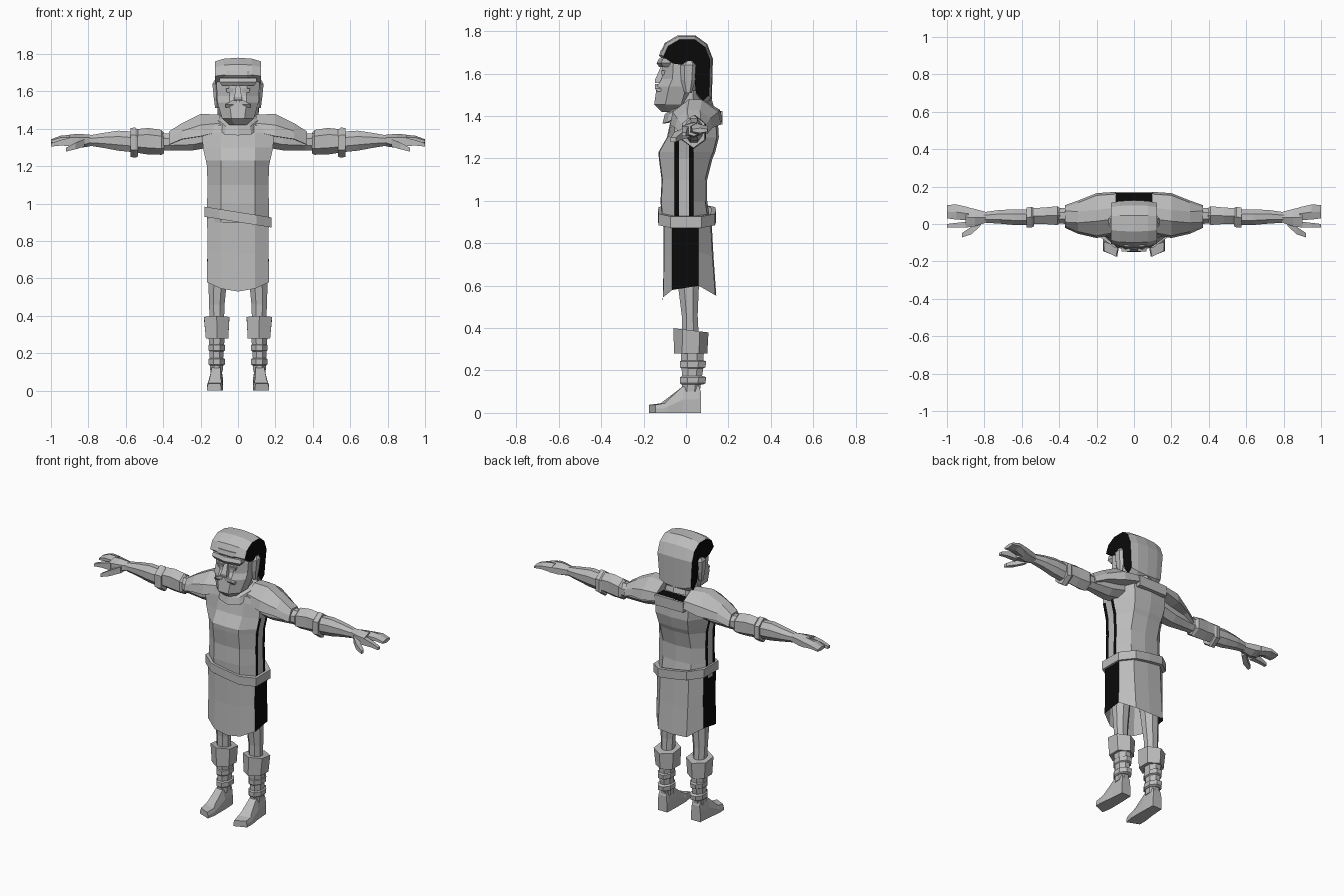
import bpy, bmesh, math
from mathutils import Vector


def material(name, rgb):
    m = bpy.data.materials.new(name)
    m.diffuse_color = (*rgb, 1)
    return m


GREY = material("stone_grey", (0.5, 0.5, 0.5))
BLACK = material("black", (0.003, 0.003, 0.003))


def loft(name, rings, cap0=True, cap1=True, rule=None, mats=(GREY, BLACK)):
    """Skin closed rings of equal length; rule(face) picks black faces."""
    bm = bmesh.new()
    rows = [[bm.verts.new(p) for p in r] for r in rings]
    n = len(rows[0])
    for a, b in zip(rows, rows[1:]):
        for i in range(n):
            j = (i + 1) % n
            bm.faces.new((a[i], a[j], b[j], b[i]))
    if cap0:
        bm.faces.new(rows[0][::-1])
    if cap1:
        bm.faces.new(rows[-1])
    bmesh.ops.recalc_face_normals(bm, faces=bm.faces)
    bm.normal_update()
    if rule:
        for f in bm.faces:
            f.material_index = int(rule(f.normal, f.calc_center_median()))
    me = bpy.data.meshes.new(name)
    bm.to_mesh(me)
    bm.free()
    for m in mats:
        me.materials.append(m)
    ob = bpy.data.objects.new(name, me)
    bpy.context.collection.objects.link(ob)
    return ob


def oval(n, u0, u1, v0, v1):
    """Flat-sided n-gon that fills the given extents."""
    k = 1 / math.cos(math.pi / n)
    return [((u0 + u1) / 2 + (u1 - u0) / 2 * k * math.cos((i + .5) * math.tau / n),
             (v0 + v1) / 2 + (v1 - v0) / 2 * k * math.sin((i + .5) * math.tau / n))
            for i in range(n)]


def upright(name, secs, s=1, n=8, **kw):
    """Sections: z, x0, x1, y0, y1."""
    return loft(name, [[(s * x, y, z) for x, y in oval(n, x0, x1, y0, y1)]
                       for z, x0, x1, y0, y1 in secs], **kw)


def sideways(name, secs, s=1, n=8, **kw):
    """Sections: x, y0, y1, z0, z1."""
    return loft(name, [[(s * x, y, z) for y, z in oval(n, y0, y1, z0, z1)]
                       for x, y0, y1, z0, z1 in secs], **kw)


def mirrored(half):
    return half + [(-x, y, z) for x, y, z in half[-2:0:-1]]


# Tunic body: front and back panels, side strips with black gaps
torso = []
for z, w, f, b in [(.90, .165, -.115, .115), (1.0, .165, -.12, .10), (1.1, .163, -.115, .10),
                   (1.2, .166, -.128, .125), (1.23, .172, -.13, .138), (1.3, .188, -.09, .155),
                   (1.38, .19, -.072, .15), (1.42, .11, -.06, .14)]:
    torso.append(mirrored([(0, f, z), (.09, f + .004, z), (w, -.055, z), (w, -.032, z),
                           (w, .014, z), (w, .036, z), (w * .6, b - .01, z), (0, b, z)]))
loft("tunic", torso, rule=lambda n, c: abs(n.x) > .8 and c.z < 1.29
     and (-.06 < c.y < -.03 or .013 < c.y < .037))

# Tunic skirt: pointed front hem, black side panels
skirt = []
for t, w, f, b in [(0, .165, -.105, .12), (.5, .163, -.105, .13), (1, .167, -.11, .143)]:
    hem = [.53, .545, .58, .6, .555, .55]
    half = [(0, f), (.09, f + .002), (w, -.065), (w, .06), (.1, b - .005), (0, b)]
    skirt.append(mirrored([(x, y, .92 + (h - .92) * t) for (x, y), h in zip(half, hem)]))
loft("skirt", skirt, cap0=False, cap1=False, rule=lambda n, c: abs(n.x) > .9)

# Slanted belt
belt = []
for dz, g in [(-.027, -.01), (-.027, .012), (.027, .012), (.027, -.01)]:
    half = [(0, -.12 - g), (.1, -.117 - g), (.167 + g, -.06 - g), (.167 + g, .06 + g),
            (.1, .125 + g), (0, .13 + g)]
    belt.append([(x, y, .928 + dz - .16 * x) for x, y, z in mirrored([(*p, 0) for p in half])])
loft("belt", belt, cap0=False, cap1=False)

# Neck, scarf and the dark gap behind the neck
upright("neck", [(1.36, -.08, .08, -.05, .08), (1.52, -.075, .075, -.06, .07)])
scarf = []
for g, dz in [(.085, 0), (.115, .005), (.105, .045), (.075, .05)]:
    scarf.append([(x, y + .01, 1.41 + dz + .25 * y - (.02 if y < -.08 else 0))
                  for x, y in oval(10, -g, g, -g, g)])
loft("scarf", scarf, cap0=False, cap1=False)
upright("neck_gap", [(1.415, -.1, .1, .09, .165), (1.424, -.1, .1, .09, .165)], n=4,
        rule=lambda n, c: True)
upright("back_collar", [(1.36, -.1, .1, .14, .172), (1.424, -.1, .1, .158, .172)], n=4)

# Face and beard
upright("face", [(1.42, -.045, .045, -.115, 0), (1.455, -.085, .085, -.15, .03),
                 (1.54, -.11, .11, -.138, .06), (1.575, -.112, .112, -.115, .06),
                 (1.64, -.115, .115, -.11, .06), (1.72, -.105, .105, -.105, .06)])
upright("nose", [(1.555, -.022, .022, -.145, -.10), (1.57, -.02, .02, -.147, -.10),
                 (1.635, -.01, .01, -.118, -.10)], n=4)
upright("brow", [(1.632, -.085, .085, -.122, -.06), (1.65, -.1, .1, -.133, -.06),
                 (1.672, -.1, .1, -.122, -.06)], n=6)
upright("head_band", [(1.675, -.115, .115, -.118, .02), (1.685, -.12, .12, -.127, .02),
                      (1.71, -.117, .117, -.12, .02)], n=8)
for s in (1, -1):
    upright("moustache", [(1.515, .05, .068, -.135, -.09), (1.53, .02, .068, -.146, -.09),
                          (1.552, 0, .03, -.146, -.09)], s, 4)
    upright("eye", [(1.595, .025, .06, -.114, -.09), (1.615, .022, .065, -.118, -.09)], s, 4)
    upright("ear", [(1.51, .1, .122, -.005, .025), (1.57, .1, .13, -.02, .04),
                    (1.64, .1, .137, -.02, .045), (1.66, .1, .125, 0, .035)], s, 6)

# Hair: side outline swept across, with black sides
outline = [(-.125, 1.69), (-.1, 1.745), (-.04, 1.78), (.045, 1.78), (.1, 1.74), (.127, 1.67),
           (.122, 1.48), (.09, 1.45), (.05, 1.5), (.035, 1.635), (-.07, 1.65)]
hair = []
for x, k in [(-.122, .87), (-.075, .965), (0, 1), (.075, .965), (.122, .87)]:
    hair.append([(x * (1 if z > 1.6 else .9), .02 + (y - .02) * k, 1.63 + (z - 1.63) * k)
                 for y, z in outline])
loft("hair", hair, rule=lambda n, c: abs(n.x) > .9)

for s in (1, -1):
    # Shoulder pad: roof-shaped section along the arm
    pad = []
    for x, zt, zl, y0, y1 in [(.095, 1.475, 1.385, -.055, .172), (.2, 1.48, 1.36, -.075, .165),
                              (.3, 1.43, 1.345, -.052, .125), (.37, 1.385, 1.315, -.02, .1)]:
        ym = (y0 + y1) / 2
        h = (zt - zl) * .5
        pad.append([(s * x, y, z) for y, z in [
            (y0, zl), (y0 + .012, zl + h), (ym - .03, zt), (ym + .03, zt - .003),
            (y1 - .012, zl + h), (y1, zl), (ym, zl - .005)]])
    loft("shoulder_pad", pad)

    # Arm, elbow wrap, cuff and forearm
    sideways("upper_arm", [(.15, -.04, .1, 1.3, 1.42), (.24, -.03, .095, 1.285, 1.39),
                           (.36, 0, .085, 1.285, 1.375), (.42, .005, .085, 1.285, 1.375)], s)
    sideways("elbow_wrap", [(.395, .005, .085, 1.275, 1.37), (.41, -.005, .095, 1.27, 1.385),
                            (.48, .0, .088, 1.272, 1.395), (.54, 0, .085, 1.28, 1.39)], s, 6)
    sideways("cuff", [(.535, -.012, .085, 1.262, 1.385), (.548, -.018, .092, 1.256, 1.395),
                      (.575, -.018, .088, 1.26, 1.395)], s, 6)
    sideways("forearm", [(.56, -.005, .078, 1.275, 1.385), (.64, -.005, .078, 1.283, 1.39),
                         (.72, .002, .075, 1.298, 1.378), (.81, .008, .062, 1.312, 1.362)], s)

    # Hand with thumb and fingers
    sideways("palm", [(.79, .008, .064, 1.31, 1.364), (.85, -.012, .08, 1.303, 1.368),
                      (.9, -.018, .092, 1.31, 1.365)], s, 6)
    sideways("fingers", [(.885, .02, .09, 1.31, 1.365), (.95, .024, .104, 1.325, 1.36),
                         (1.0, .03, .102, 1.322, 1.342)], s, 6)
    sideways("forefinger", [(.885, -.018, .014, 1.308, 1.355), (.95, -.02, .006, 1.31, 1.34),
                            (1.0, -.02, 0, 1.305, 1.322)], s, 4)
    sideways("thumb", [(.82, -.01, .03, 1.305, 1.345), (.87, -.055, -.015, 1.29, 1.325),
                       (.92, -.072, -.048, 1.278, 1.298)], s, 4)

    # Leg, knee guard and shin wraps
    upright("thigh", [(.7, .05, .155, -.05, .07), (.58, .06, .158, -.035, .06),
                      (.46, .072, .155, -.02, .055), (.36, .075, .15, -.02, .06)], s)
    guard = []
    for z, x0, x1, y0, y1 in [(.28, .06, .165, -.03, .075), (.28, .052, .172, -.047, .09),
                              (.39, .046, .182, -.047, .095), (.39, .065, .165, -.025, .075)]:
        guard.append([(s * x, y, z - (.12 * (y - .02) if z > .3 else 0))
                      for x, y in oval(6, x0, x1, y0, y1)])
    loft("knee_guard", guard)
    upright("shin", [(.3, .07, .158, -.025, .085), (.2, .078, .152, -.02, .08),
                     (.1, .082, .148, -.02, .065)], s)
    for z in (.14, .215):
        upright("shin_wrap", [(z - .006, .078, .152, -.022, .08), (z, .07, .157, -.028, .092),
                              (z + .028, .07, .158, -.028, .095), (z + .034, .078, .152, -.02, .08)], s)

    # Boot: heel to toe sections of x0, x1, y skew, height
    boot = []
    for y, x0, x1, skew, h, inset in [(.07, .085, .15, 0, .1, .005), (.06, .083, .15, 0, .13, .008),
                                      (-.015, .08, .155, 0, .125, .015), (-.1, .08, .165, .015, .06, .012),
                                      (-.12, .08, .166, .02, .045, .006), (-.175, .09, .165, .03, .038, .006)]:
        boot.append([(s * x0, y, 0), (s * x1, y + skew, 0), (s * x1, y + skew, h * .5),
                     (s * (x1 - inset), y + skew, h), (s * (x0 + inset), y, h), (s * x0, y, h * .5)])
    loft("boot", boot)
